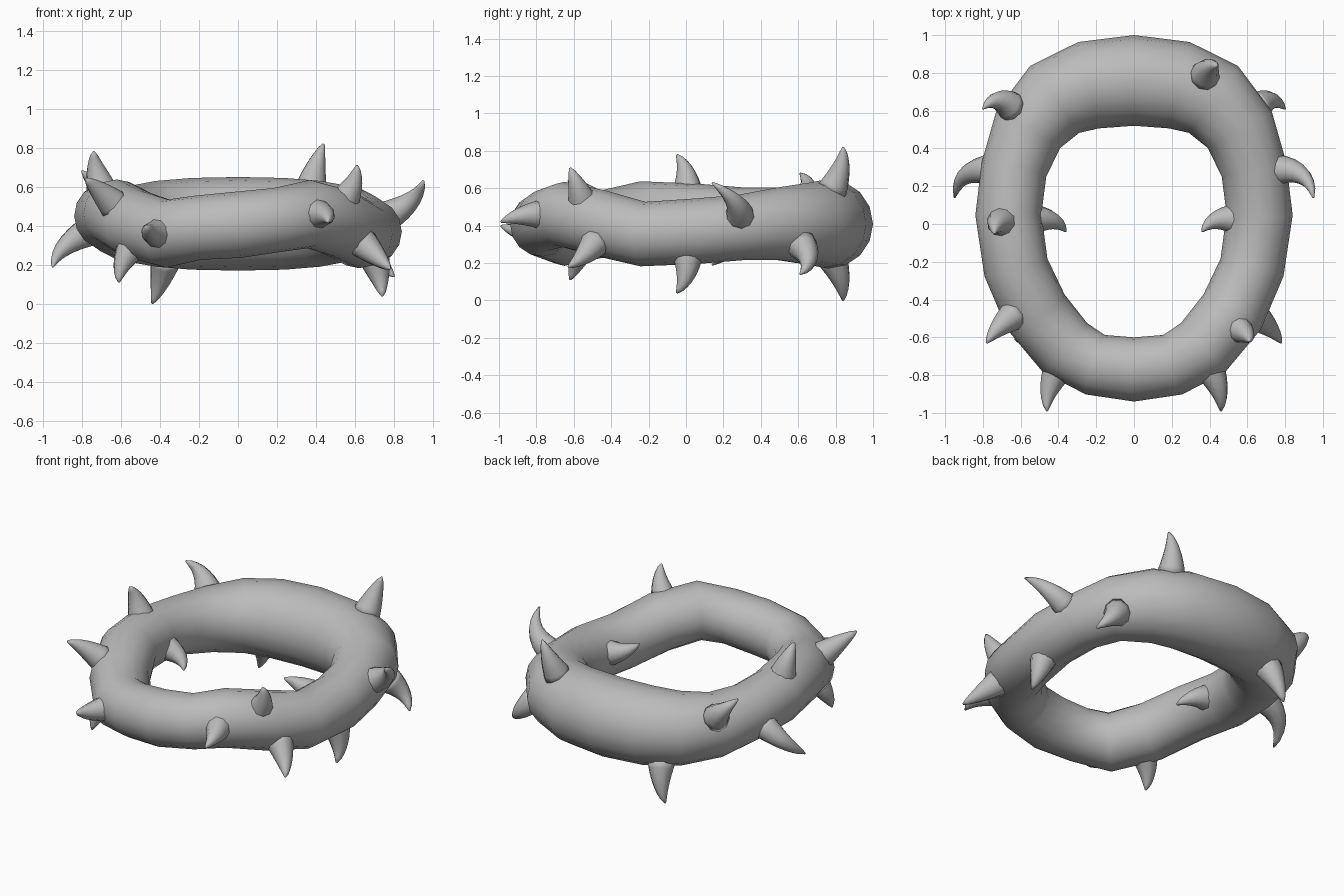
import bpy, bmesh, math
from mathutils import Vector

if "Cube" in bpy.data.objects:
    bpy.data.objects.remove(bpy.data.objects["Cube"], do_unlink=True)

grey = bpy.data.materials.new("stone grey")
grey.use_nodes = True
grey.diffuse_color = (0.5, 0.5, 0.5, 1)
grey.node_tree.nodes["Principled BSDF"].inputs["Base Color"].default_value = (0.5, 0.5, 0.5, 1)

MID = 0.41  # height of the half-turn axis, which runs along y


def half_turn(p):
    return Vector((-p[0], p[1], 2 * MID - p[2]))


def skin(name, centres, radii, sides, closed):
    """Sweep a round section of varying radius along a path."""
    bm = bmesh.new()
    n = len(centres)
    rings = []
    for i, (c, r) in enumerate(zip(centres, radii)):
        if closed:
            t = centres[(i + 1) % n] - centres[i - 1]
        else:
            t = centres[min(i + 1, n - 1)] - centres[max(i - 1, 0)]
        t.normalize()
        ref = Vector((0, 0, 1)) if abs(t.z) < 0.8 else Vector((0, 1, 0))
        if not closed:
            ref = (centres[-1] - centres[0]).orthogonal()
        u = t.cross(ref).normalized()
        v = u.cross(t)
        angles = [math.tau * k / sides for k in range(sides)]
        rings.append([bm.verts.new(c + r * (math.cos(a) * u + math.sin(a) * v)) for a in angles])
    for i in range(n if closed else n - 1):
        a, b = rings[i], rings[(i + 1) % n]
        for k in range(sides):
            m = (k + 1) % sides
            bm.faces.new((a[k], a[m], b[m], b[k]))
    if not closed:
        bm.faces.new(rings[0])
        bm.faces.new(rings[-1])
    bmesh.ops.recalc_face_normals(bm, faces=bm.faces)
    mesh = bpy.data.meshes.new(name)
    bm.to_mesh(mesh)
    bm.free()
    mesh.materials.append(grey)
    mesh.polygons.foreach_set("use_smooth", [True] * len(mesh.polygons))
    obj = bpy.data.objects.new(name, mesh)
    bpy.context.collection.objects.link(obj)
    return obj


# Ring: x, y, height offset and radius from back to front on the +x side
stations = [
    (0, .76, 0, .24), (.24, .735, 0, .235), (.42, .66, 0, .22), (.56, .5, 0, .195),
    (.635, .29, -.02, .175), (.665, .05, -.04, .175), (.625, -.23, -.055, .173),
    (.52, -.465, .005, .178), (.365, -.655, .05, .175), (.205, -.745, .02, .165),
    (0, -.77, -.005, .17),
]
path = [Vector((x, y, MID + dz)) for x, y, dz, r in stations]
radii = [s[3] for s in stations]
path += [half_turn(p) for p in path[-2:0:-1]]
radii += radii[-2:0:-1]
skin("ring", path, radii, 16, True)


# Thorns: root on the ring surface and tip, each repeated by the half turn
def nearest_on_path(p):
    best = None
    for a, b in zip(path, path[1:] + path[:1]):
        d = b - a
        q = a + d * max(0, min(1, (p - a).dot(d) / d.length_squared))
        if best is None or (q - p).length < (best - p).length:
            best = q
    return best


def thorn(name, root, tip):
    out = (root - nearest_on_path(root)).normalized()
    start = root - out * 0.05
    bend = root + out * (tip - root).length * 0.55
    steps = 7
    centres, sizes = [], []
    for i in range(steps + 1):
        t = i / steps
        centres.append(start * (1 - t) ** 2 + bend * 2 * t * (1 - t) + tip * t * t)
        sizes.append(0.008 + 0.077 * (1 - t) ** 0.95)
    sizes[-1] = 0.005
    skin(name, centres, sizes, 10, False)


thorns = {
    "back_thorn": ((.38, .8, .63), (.44, .84, .82)),
    "side_top_thorn": ((-.71, .01, .62), (-.74, -.05, .78)),
    "front_top_thorn": ((.56, -.56, .55), (.61, -.62, .71)),
    "side_thorn": ((.79, .29, .46), (.95, .14, .63)),
    "front_thorn": ((.42, -.8, .46), (.46, -.99, .42)),
    "front_corner_thorn": ((-.66, -.5, .53), (-.78, -.63, .64)),
    "back_corner_thorn": ((-.67, .64, .55), (-.8, .61, .68)),
    "inner_thorn": ((-.5, .03, .41), (-.36, -.04, .34)),
}
for name, (root, tip) in thorns.items():
    thorn(name, Vector(root), Vector(tip))
    thorn(name + "_opposite", half_turn(root), half_turn(tip))
